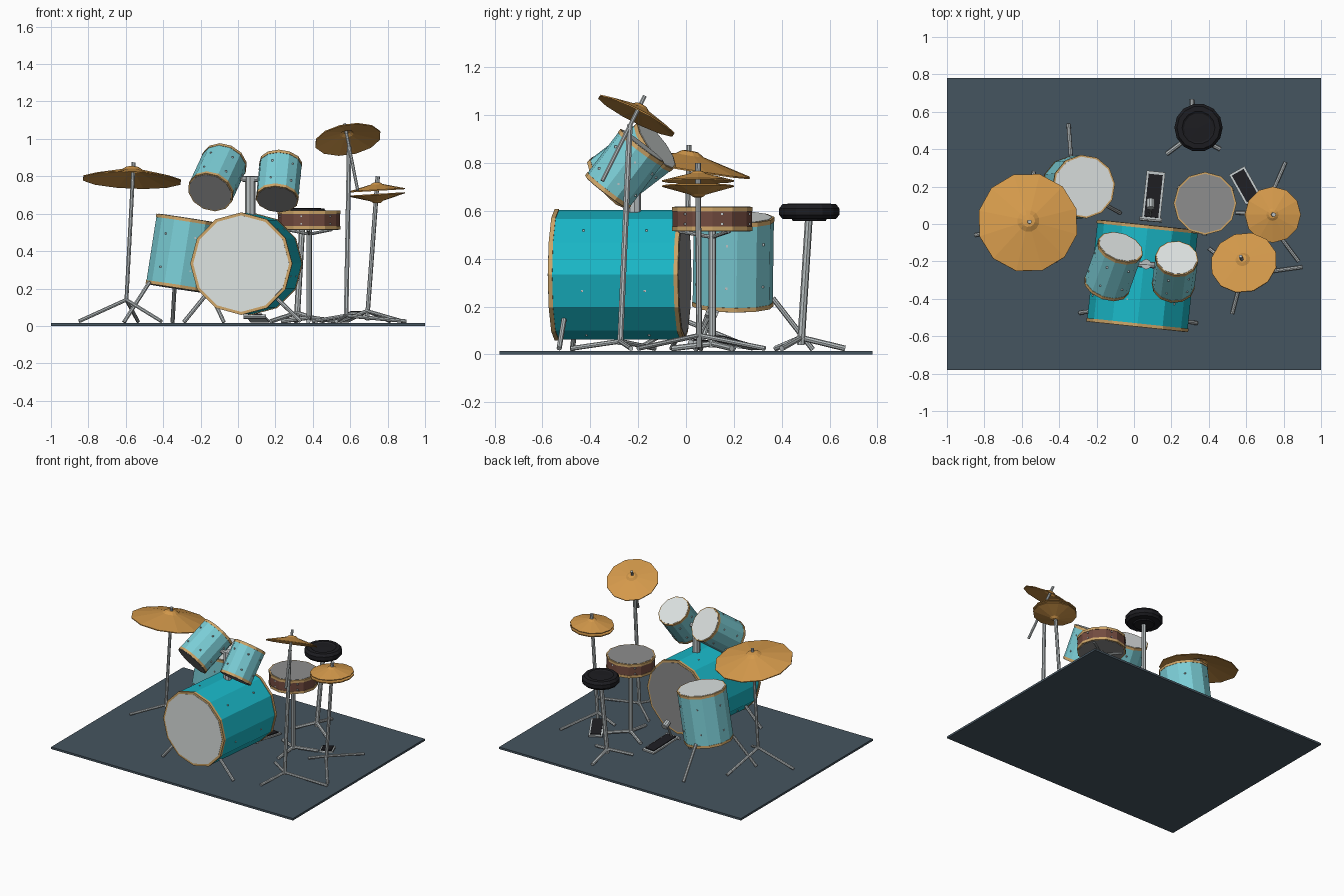
import bpy, bmesh
from math import sin, cos, pi, atan2
from mathutils import Vector, Euler, Matrix

if "Cube" in bpy.data.objects:
    bpy.data.objects.remove(bpy.data.objects["Cube"])


def material(name, rgb):
    m = bpy.data.materials.new(name)
    m.diffuse_color = (*rgb, 1)
    m.use_nodes = True
    m.node_tree.nodes["Principled BSDF"].inputs["Base Color"].default_value = m.diffuse_color
    return m


TEAL = material("teal", (0.01, 0.48, 0.58))
AQUA = material("aqua", (0.20, 0.62, 0.68))
WOOD = material("wood", (0.62, 0.38, 0.14))
BROWN = material("brown", (0.17, 0.07, 0.05))
BRASS = material("brass", (0.66, 0.32, 0.07))
SKIN = material("drum_skin", (0.72, 0.76, 0.75))
GREY = material("grey_skin", (0.27, 0.27, 0.27))
BLACK = material("black", (0.012, 0.012, 0.015))
SLATE = material("slate", (0.06, 0.09, 0.115))
STEEL = material("steel", (0.5, 0.54, 0.55))


def finish(name, bm, mat):
    bmesh.ops.recalc_face_normals(bm, faces=bm.faces)
    me = bpy.data.meshes.new(name)
    bm.to_mesh(me)
    bm.free()
    me.materials.append(mat)
    ob = bpy.data.objects.new(name, me)
    bpy.context.collection.objects.link(ob)
    return ob


def lathe(name, origin, axis, profile, mat, n=12):
    """Revolve (radius, height) points, first and last lie on the axis."""
    bm = bmesh.new()
    rot = Vector(axis).to_track_quat('Z', 'Y')
    at = lambda x, y, z: bm.verts.new(rot @ Vector((x, y, z)) + Vector(origin))
    rings = []
    for r, z in profile:
        if r == 0:
            rings.append([at(0, 0, z)] * n)
        else:
            rings.append([at(r * cos(2 * pi * i / n), r * sin(2 * pi * i / n), z) for i in range(n)])
    for a, b in zip(rings, rings[1:]):
        for i in range(n):
            j = (i + 1) % n
            bm.faces.new(list(dict.fromkeys((a[i], a[j], b[j], b[i]))))
    return finish(name, bm, mat)


def rod(name, p0, p1, r=0.011, mat=STEEL, n=8):
    d = Vector(p1) - Vector(p0)
    return lathe(name, p0, d, [(0, 0), (r, 0), (r, d.length), (0, d.length)], mat, n)


def box(name, centre, size, rot, mat):
    bm = bmesh.new()
    bmesh.ops.create_cube(bm, size=1, matrix=Matrix.LocRotScale(Vector(centre), Euler(rot), Vector(size)))
    return finish(name, bm, mat)


def drum(name, p0, p1, r, mat, skin0, skin1):
    p0, p1 = Vector(p0), Vector(p1)
    ax = (p1 - p0).normalized()
    rod(name + "_shell", p0 + ax * 0.008, p1 - ax * 0.008, r, mat, 12)
    for tag, p, out, skin in (("bottom", p0, -ax, skin0), ("top", p1, ax, skin1)):
        # wooden hoop ring with the skin set inside it
        lathe(f"{name}_{tag}_hoop", p, ax,
              [(0, -0.009), (r * 1.015, -0.009), (r * 1.015, 0.009), (0, 0.009)], WOOD, 12)
        rod(f"{name}_{tag}_skin", p, p + out * 0.011, r * 0.955, skin, 12)
    # lugs in two rows around the shell
    bm = bmesh.new()
    q = ax.to_track_quat('Z', 'Y')
    for i in range(6):
        a = pi / 3 * i + pi / 12
        for t in (0.25, 0.75):
            c = p0.lerp(p1, t) + q @ Vector((cos(a), sin(a), 0)) * r * 0.967
            bmesh.ops.create_cube(bm, size=0.009, matrix=Matrix.Translation(c))
    finish(name + "_lugs", bm, STEEL)


def cymbal(name, centre, normal, r, h):
    t = 0.006
    top = [(r, 0), (r * 0.22, h * 0.72), (r * 0.13, h * 0.95), (0, h)]
    under = [(x, z - t) for x, z in reversed(top)]
    lathe(name, centre, normal, under + top, BRASS, 12)


def tripod(name, hub, feet, r=0.01):
    for i, (x, y) in enumerate(feet):
        rod(f"{name}_leg_{i}", hub, (x, y, 0.025), r)


# floor mat
box("floor_mat", (0, 0, 0.0075), (2, 1.56, 0.015), (0, 0, 0), SLATE)

# drums
drum("bass_drum", (0.018, -0.54, 0.333), (0.073, -0.015, 0.333), 0.27, TEAL, SKIN, GREY)
drum("left_tom", (-0.145, -0.325, 0.72), (-0.075, -0.13, 0.87), 0.124, AQUA, GREY, SKIN)
drum("right_tom", (0.21, -0.325, 0.685), (0.228, -0.188, 0.865), 0.114, AQUA, GREY, SKIN)
drum("floor_tom", (-0.325, 0.195, 0.21), (-0.27, 0.2, 0.565), 0.168, AQUA, GREY, SKIN)
drum("snare", (0.38, 0.11, 0.525), (0.38, 0.11, 0.607), 0.166, BROWN, GREY, GREY)

# bass drum spurs
rod("left_spur", (-0.16, -0.455, 0.18), (-0.29, -0.475, 0.02))
rod("right_spur", (0.21, -0.51, 0.145), (0.335, -0.53, 0.025))

# tom post and arms
rod("tom_post", (0.065, -0.215, 0.55), (0.065, -0.215, 0.8), 0.028)
rod("tom_crossbar", (0.025, -0.215, 0.785), (0.11, -0.22, 0.785), 0.016)
rod("left_tom_arm", (0.06, -0.215, 0.785), (-0.03, -0.225, 0.79), 0.01)
rod("right_tom_arm", (0.07, -0.215, 0.785), (0.14, -0.245, 0.78), 0.01)

# floor tom legs
for i, (x, y) in enumerate([(-0.35, 0.53), (-0.075, 0.06), (-0.61, 0.04)]):
    d = Vector((x + 0.325, y - 0.195, 0)).normalized() * 0.168
    rod(f"floor_tom_leg_{i}", (-0.325 + d.x, 0.195 + d.y, 0.235), (x, y, 0.02))

# left crash cymbal and stand
cymbal("left_crash", (-0.567, 0.008, 0.783), (0.04, 0.165, 1), 0.27, 0.07)
rod("left_crash_pole", (-0.597, 0.0, 0.13), (-0.558, 0.012, 0.875))
tripod("left_crash", (-0.597, 0, 0.14), [(-0.85, -0.06), (-0.41, -0.2), (-0.535, 0.28)])

# right crash cymbal with boom
cymbal("right_crash", (0.587, -0.206, 1.0), (-0.15, 0.45, 0.88), 0.18, 0.05)
rod("right_crash_pole", (0.578, -0.275, 0.04), (0.594, -0.235, 0.96), 0.013)
rod("right_crash_boom", (0.64, -0.35, 0.725), (0.57, -0.172, 1.08), 0.009)
tripod("right_crash", (0.578, -0.275, 0.055), [(0.525, -0.48), (0.9, -0.23), (0.4, -0.13)])

# hi-hat pair and stand
cymbal("hihat_top", (0.742, 0.05, 0.728), (-0.06, 0, 1), 0.15, 0.04)
cymbal("hihat_bottom", (0.742, 0.05, 0.7), (0.06, 0, -1), 0.15, 0.045)
rod("hihat_pole", (0.69, 0.055, 0.03), (0.747, 0.05, 0.8), 0.012)
tripod("hihat", (0.69, 0.055, 0.08), [(0.81, 0.33), (0.88, -0.2), (0.545, 0.06)])

# snare stand
rod("snare_pole", (0.38, 0.11, 0.03), (0.38, 0.11, 0.52), 0.015)
for i in range(3):
    a = 2 * pi * i / 3 + 0.5
    rod(f"snare_foot_{i}", (0.38, 0.11, 0.045), (0.38 + 0.17 * cos(a), 0.11 + 0.17 * sin(a), 0.025), 0.012)
    rod(f"snare_basket_{i}", (0.38, 0.11, 0.49), (0.38 + 0.14 * cos(a), 0.11 + 0.14 * sin(a), 0.515), 0.008)

# stool
lathe("stool_seat", (0.345, 0.515, 0.565), (0, 0, 1),
      [(0, -0.008), (0.07, -0.008), (0.075, 0), (0.115, 0.002), (0.129, 0.018), (0.129, 0.045),
       (0.115, 0.063), (0.088, 0.065), (0.078, 0.059), (0, 0.062)], BLACK, 14)
rod("stool_pole", (0.315, 0.48, 0.04), (0.345, 0.513, 0.565), 0.016)
tripod("stool", (0.315, 0.48, 0.07), [(0.31, 0.665), (0.175, 0.375), (0.46, 0.4)], 0.012)


def pedal(name, heel, toe, width):
    heel, toe = Vector(heel), Vector(toe)
    d, c = toe - heel, (heel + toe) / 2
    rot = (atan2(d.z, d.xy.length), 0, atan2(-d.x, d.y))
    box(name + "_frame", c, (width, d.length, 0.012), rot, STEEL)
    box(name + "_tread", c + Vector((0, 0, 0.006)), (width * 0.76, d.length * 0.88, 0.012), rot, BLACK)


# pedals and beater
pedal("bass_pedal", (0.118, 0.28, 0.025), (0.09, 0.02, 0.055), 0.1)
rod("beater_stem", (0.085, 0.04, 0.04), (0.09, 0.1, 0.17), 0.008)
rod("beater_head", (0.089, 0.13, 0.16), (0.089, 0.085, 0.18), 0.023, STEEL, 10)
rod("beater_axle", (0.03, 0.03, 0.05), (0.15, 0.02, 0.05), 0.012)
pedal("hihat_pedal", (0.55, 0.285, 0.025), (0.64, 0.125, 0.07), 0.095)
